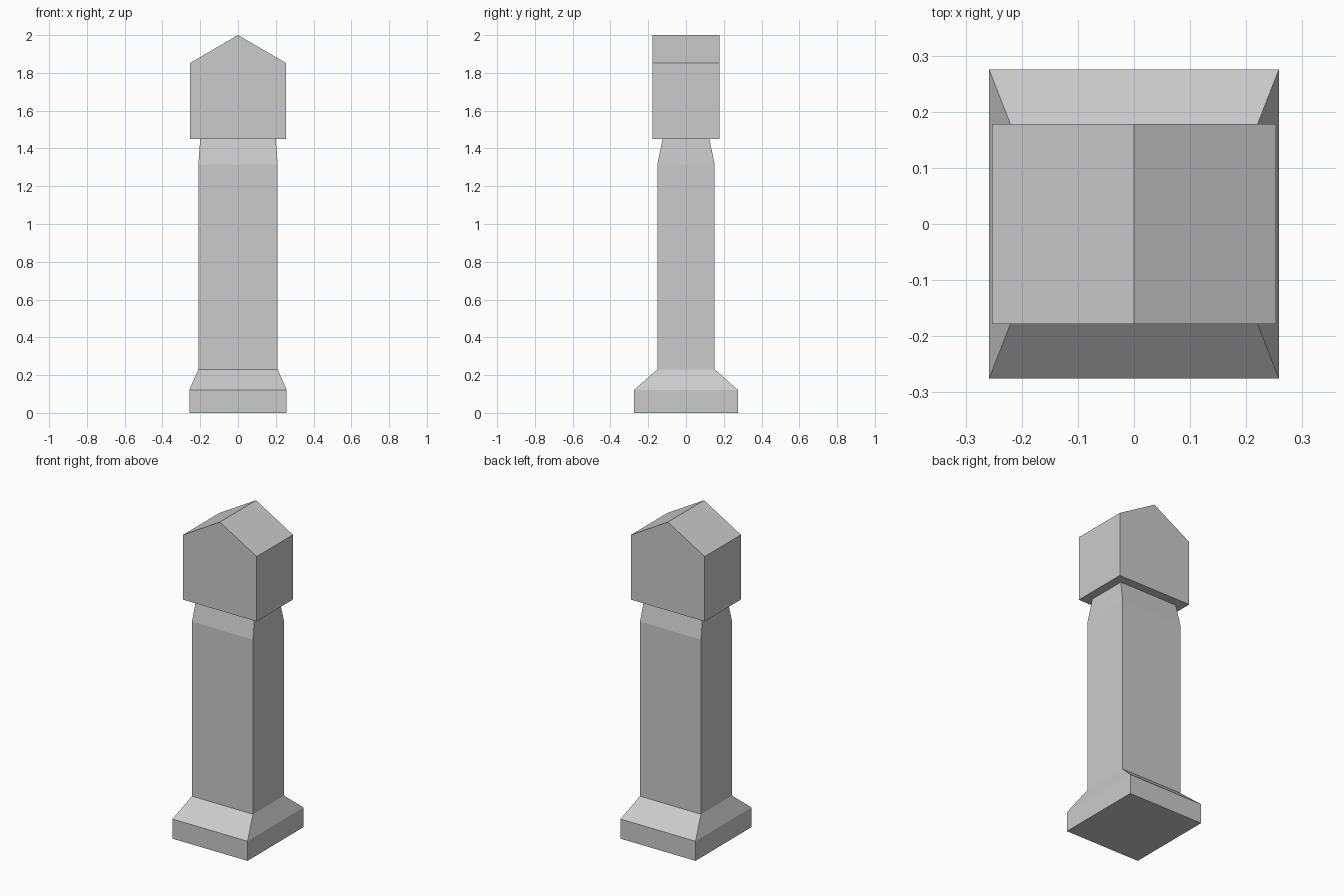
import bpy
import bmesh

cube = bpy.data.objects.get("Cube")
if cube:
    bpy.data.objects.remove(cube, do_unlink=True)

stone = bpy.data.materials.new("grey stone")
stone.use_nodes = True
colour = (0.6, 0.6, 0.6, 1)
stone.diffuse_color = colour
stone.node_tree.nodes["Principled BSDF"].inputs["Base Color"].default_value = colour


def finish(name, bm):
    bmesh.ops.recalc_face_normals(bm, faces=bm.faces)
    mesh = bpy.data.meshes.new(name)
    bm.to_mesh(mesh)
    bm.free()
    mesh.materials.append(stone)
    obj = bpy.data.objects.new(name, mesh)
    bpy.context.collection.objects.link(obj)


def loft(name, levels):
    """Stack rectangular rings given as (half width, half depth, height)."""
    bm = bmesh.new()
    rings = [[bm.verts.new((sx * w, sy * d, z))
              for sx, sy in ((-1, -1), (1, -1), (1, 1), (-1, 1))]
             for w, d, z in levels]
    for low, high in zip(rings, rings[1:]):
        for i in range(4):
            j = (i + 1) % 4
            bm.faces.new((low[i], low[j], high[j], high[i]))
    bm.faces.new(rings[0][::-1])
    bm.faces.new(rings[-1])
    finish(name, bm)


def prism(name, profile, half_depth):
    """Extrude a front profile of (x, z) points along y."""
    bm = bmesh.new()
    face = bm.faces.new([bm.verts.new((x, -half_depth, z)) for x, z in profile])
    side = bmesh.ops.extrude_face_region(bm, geom=[face])["geom"]
    verts = [v for v in side if isinstance(v, bmesh.types.BMVert)]
    bmesh.ops.translate(bm, verts=verts, vec=(0, 2 * half_depth, 0))
    finish(name, bm)


# Plinth, sloped foot, shaft and tapered neck in one piece
loft("pillar", [(0.258, 0.275, 0), (0.258, 0.275, 0.122), (0.21, 0.152, 0.23),
                (0.21, 0.152, 1.315), (0.2, 0.124, 1.45)])

# Gabled head with its ridge running front to back
prism("gabled_head", [(-0.253, 1.45), (0.253, 1.45), (0.253, 1.853),
                      (0, 2), (-0.253, 1.853)], 0.178)
